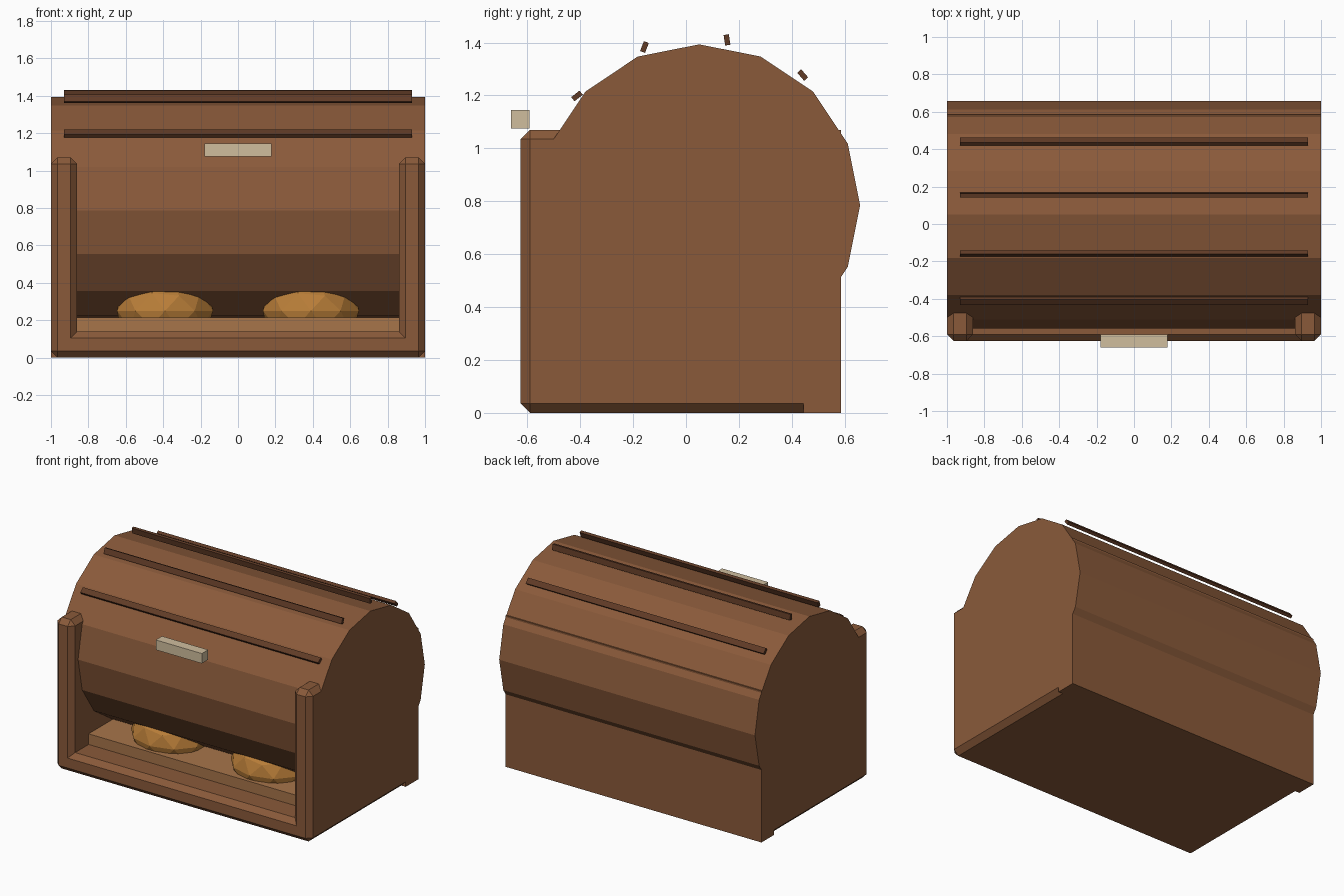
import bpy, bmesh, math
from mathutils import Matrix, Vector

if "Cube" in bpy.data.objects:
    bpy.data.objects.remove(bpy.data.objects["Cube"])


def material(name, rgb):
    m = bpy.data.materials.new(name)
    lin = [(c / 255 / 12.92 if c < 11 else ((c / 255 + 0.055) / 1.055) ** 2.4) for c in rgb]
    m.diffuse_color = (*lin, 1)
    m.use_nodes = True
    m.node_tree.nodes["Principled BSDF"].inputs["Base Color"].default_value = m.diffuse_color
    return m


BROWN = material("warm brown wood", (138, 90, 58))
DARK = material("dark brown wood", (96, 59, 38))
TAN = material("light tan wood", (167, 117, 74))
CRUST = material("golden crust", (184, 125, 56))
CREAM = material("cream handle", (208, 190, 158))


def finish(bm, name, mat):
    bmesh.ops.recalc_face_normals(bm, faces=bm.faces)
    me = bpy.data.meshes.new(name)
    bm.to_mesh(me)
    bm.free()
    me.materials.append(mat)
    ob = bpy.data.objects.new(name, me)
    bpy.context.collection.objects.link(ob)
    return ob


def box(name, mat, center, size, tilt=0):
    bm = bmesh.new()
    bmesh.ops.create_cube(bm, size=1)
    mx = Matrix.Translation(center) @ Matrix.Rotation(tilt, 4, 'X') @ Matrix.Diagonal((*size, 1))
    bmesh.ops.transform(bm, matrix=mx, verts=bm.verts)
    return finish(bm, name, mat)


# U-shaped case (floor and two side walls), chamfered except at the back
FRONT, BACK = -0.625, 0.445
profile = [(-1, 0), (1, 0), (1, 1.07), (0.86, 1.07), (0.86, 0.14),
           (-0.86, 0.14), (-0.86, 1.07), (-1, 1.07)]
bm = bmesh.new()
face = bm.faces.new([bm.verts.new((x, FRONT, z)) for x, z in profile])
ext = bmesh.ops.extrude_face_region(bm, geom=[face], use_keep_orig=True)
bmesh.ops.translate(bm, vec=(0, BACK - FRONT, 0),
                    verts=[g for g in ext["geom"] if isinstance(g, bmesh.types.BMVert)])
bmesh.ops.recalc_face_normals(bm, faces=bm.faces)


def chamfered(e):
    a, b = (v.co for v in e.verts)
    at_back = a.y > 0.4 and b.y > 0.4
    inner_corner = all(abs(abs(p.x) - 0.86) < 1e-4 and abs(p.z - 0.14) < 1e-4 for p in (a, b))
    inner_corner = inner_corner and a.x * b.x > 0
    return not (at_back or inner_corner)


bmesh.ops.bevel(bm, geom=[e for e in bm.edges if chamfered(e)], offset=0.035,
                offset_type='OFFSET', segments=1, affect='EDGES', clamp_overlap=False)
finish(bm, "case", BROWN)

# Square-edged back panel
box("back_panel", BROWN, (0, 0.515, 0.535), (2, 0.14, 1.07))

# Sixteen-sided roll-top lid
bm = bmesh.new()
bmesh.ops.create_cone(bm, cap_ends=True, segments=16, radius1=0.608, radius2=0.608, depth=2)
bmesh.ops.transform(bm, verts=bm.verts, matrix=Matrix.Translation((0, 0.05, 0.785))
                    @ Matrix.Rotation(math.pi / 2, 4, 'Y'))
finish(bm, "roll_top_lid", BROWN)

# Dark slats along the lid: y, z, tilt in degrees
for i, (y, z, a) in enumerate([(-0.412, 1.198, 38), (-0.157, 1.383, 69),
                               (0.155, 1.41, 99), (0.441, 1.277, 131)]):
    box(f"lid_slat_{i + 1}", DARK, (0, y, z), (1.86, 0.04, 0.02), math.radians(a))

# Handle
box("handle", CREAM, (0, -0.626, 1.11), (0.36, 0.07, 0.07))

# Bread board inside
box("bread_board", TAN, (0, 0.0025, 0.1775), (1.72, 0.885, 0.075))

# Two faceted loaves
for side, x in (("left", -0.39), ("right", 0.39)):
    bm = bmesh.new()
    bmesh.ops.create_icosphere(bm, subdivisions=2, radius=1)
    bmesh.ops.transform(bm, verts=bm.verts, matrix=Matrix.Translation((x, -0.2, 0.25))
                        @ Matrix.Diagonal((0.27, 0.23, 0.18, 1)))
    finish(bm, f"{side}_loaf", CRUST)
